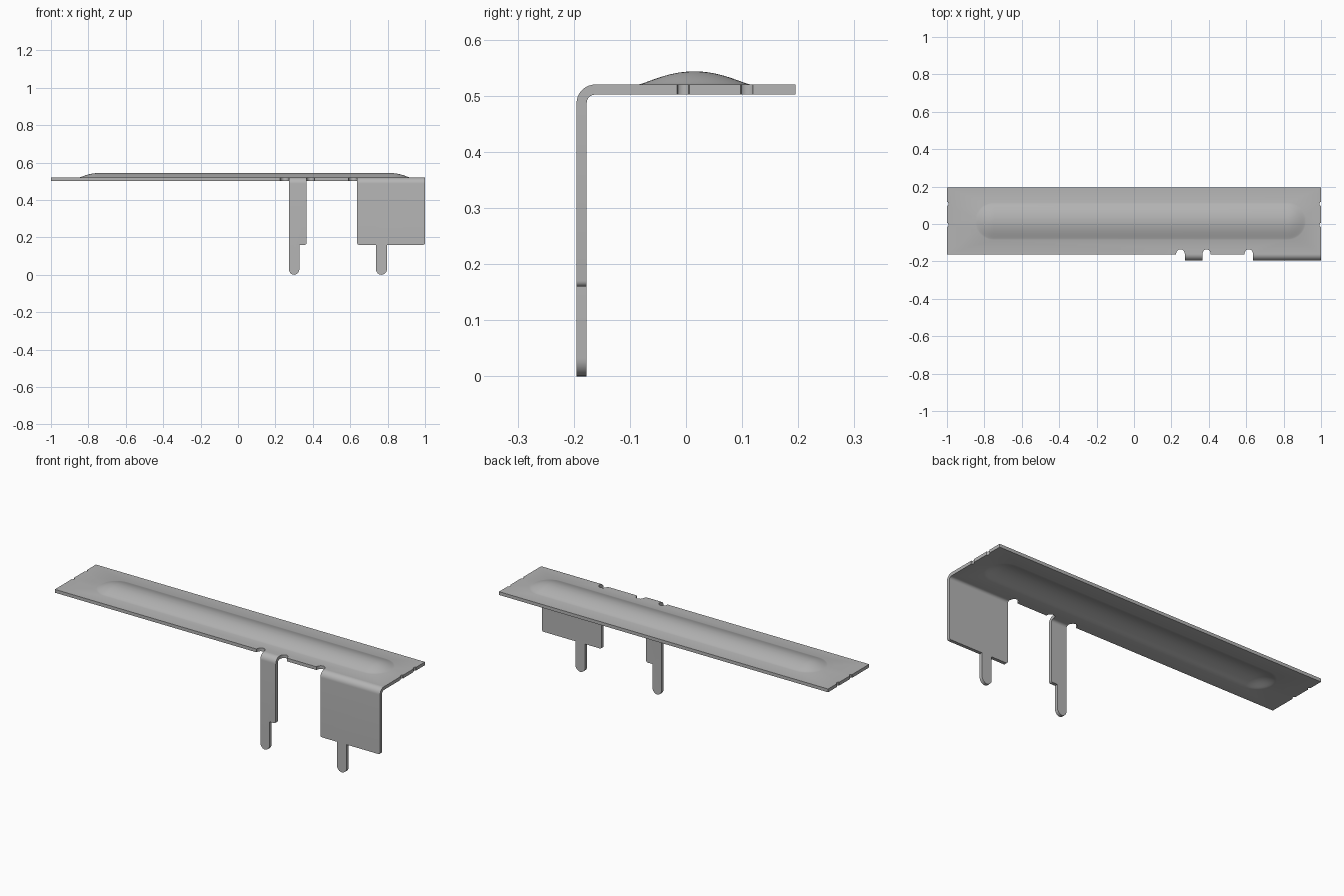
import bpy, bmesh
from math import sin, cos, pi

cube = bpy.data.objects.get("Cube")
if cube:
    bpy.data.objects.remove(cube)

THICK = 0.018
TOP = 0.52      # upper face of the plate
EDGE = -0.162   # front edge of the plate, where the bends start
FRONT = -0.195  # outer face of the legs
BACK = 0.195
BEND = EDGE - FRONT

steel = bpy.data.materials.new("grey_steel")
steel.use_nodes = True
steel.diffuse_color = (0.46, 0.46, 0.46, 1)
steel.node_tree.nodes["Principled BSDF"].inputs["Base Color"].default_value = (0.46, 0.46, 0.46, 1)


def finish(name, bm):
    """Turn an open sheet into a thick, softly shaded metal part."""
    mesh = bpy.data.meshes.new(name)
    bm.to_mesh(mesh)
    bm.free()
    mesh.materials.append(steel)
    obj = bpy.data.objects.new(name, mesh)
    bpy.context.collection.objects.link(obj)
    solid = obj.modifiers.new("thickness", 'SOLIDIFY')
    solid.thickness = THICK
    solid.offset = -1
    bpy.ops.object.select_all(action='DESELECT')
    obj.select_set(True)
    bpy.context.view_layer.objects.active = obj
    bpy.ops.object.modifier_apply(modifier=solid.name)
    bpy.ops.object.shade_smooth_by_angle(angle=pi / 6)


def arc(cx, cy, rx, ry, start, end, steps=10):
    angles = [start + (end - start) * i / steps for i in range(steps + 1)]
    return [(cx + rx * cos(a), cy + ry * sin(a)) for a in angles]


def front_notch(x0, x1):
    return arc((x0 + x1) / 2, EDGE, (x1 - x0) / 2, 0.027, pi, 0)


def side_notch(side, y):
    start = -pi / 2 if side < 0 else pi * 1.5
    points = arc(side, y, 0.008, 0.011, start, pi / 2, 6)
    return points[::-1] if side < 0 else points


# Plate outline with relief notches beside the tabs and on both ends
outline = [(-1, EDGE)]
for x0, x1 in ((0.225, 0.272), (0.366, 0.41), (0.59, 0.637)):
    outline += front_notch(x0, x1)
outline += [(1, EDGE)] + side_notch(1, -0.005) + side_notch(1, 0.108) + [(1, BACK)]
outline += [(-1, BACK)] + side_notch(-1, 0.108) + side_notch(-1, -0.005)

bm = bmesh.new()


def ring(points, z):
    return [bm.verts.new((x, y, z)) for x, y in points]


def loop_edges(verts):
    return [bm.edges.new((v, verts[i - 1])) for i, v in enumerate(verts)]


# Raised rib, built as shrinking rounded slots
RINGS, RADIUS, HEIGHT = 14, 0.1, 0.0235
rings = []
for k in range(RINGS):
    t = 1 - k / RINGS
    r = RADIUS * t
    slot = arc(0.82, 0.015, r, r, -pi / 2, pi / 2, 20)
    slot += arc(-0.75, 0.015, r, r, pi / 2, pi * 1.5, 20)
    rings.append(ring(slot, TOP + HEIGHT * (1 - t * t) ** 1.25))
rim = loop_edges(rings[0])
for a, b in zip(rings, rings[1:]):
    for i in range(len(a)):
        bm.faces.new((a[i - 1], a[i], b[i], b[i - 1]))
bm.faces.new(rings[-1])

# Flat sheet around the rib
border = loop_edges(ring(outline, TOP))
bmesh.ops.triangle_fill(bm, edges=border + rim, use_beauty=True)
bm.normal_update()
for face in bm.faces:
    if face.normal.z < 0:
        face.normal_flip()
finish("ribbed_top_plate", bm)


def leg(name, x0, x1, pin0, pin1):
    """Bent tab with a shoulder and a round-ended pin."""
    bm = bmesh.new()
    # Quarter bend from plate to leg
    rows = []
    for y, z in arc(EDGE, TOP - BEND, BEND, BEND, pi / 2, pi, 10):
        rows.append([bm.verts.new((x, y, z)) for x in (x0, x1)])
    for a, b in zip(rows, rows[1:]):
        bm.faces.new((a[0], b[0], b[1], a[1]))
    # Flat blade outline, from its left top corner round to the right
    shoulder, soft = 0.16, 0.01
    half = (pin1 - pin0) / 2
    points = []
    if pin0 > x0:
        points += arc(x0 + soft, shoulder + soft, soft, soft, pi, pi * 1.5, 4)
        points += [(pin0, shoulder)]
    points += arc(pin0 + half, 0.032, half, 0.032, pi, 2 * pi, 14)
    points += [(pin1, shoulder)]
    points += arc(x1 - soft, shoulder + soft, soft, soft, -pi / 2, 0, 4)
    blade = [bm.verts.new((x, FRONT, z)) for x, z in points]
    bm.faces.new([rows[-1][0]] + blade + [rows[-1][1]])
    bm.normal_update()
    finish(name, bm)


leg("narrow_leg", 0.272, 0.366, 0.272, 0.328)
leg("wide_leg", 0.637, 1.0, 0.737, 0.797)
